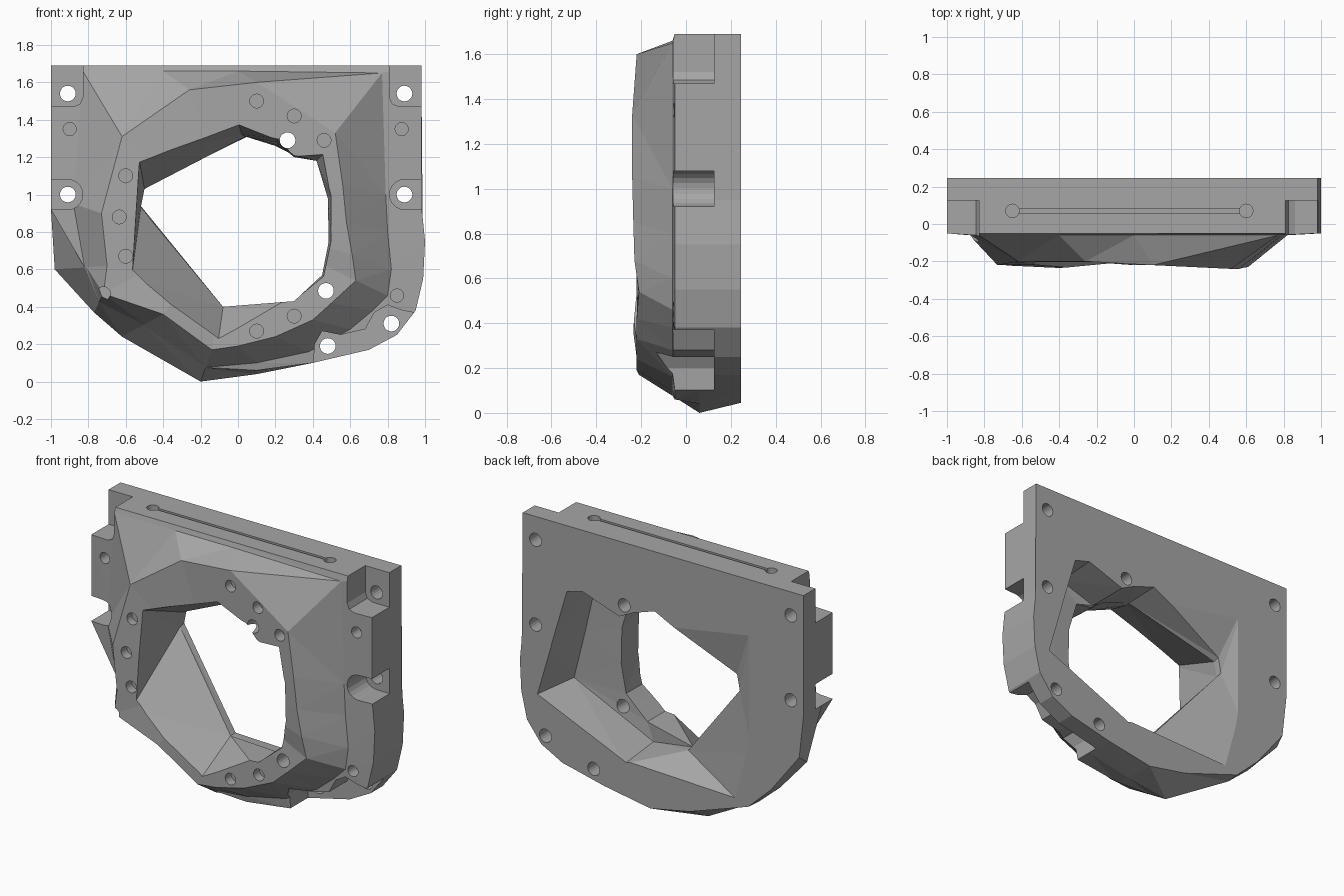
import bpy, bmesh
from math import cos, sin, pi

cube = bpy.data.objects.get("Cube")
if cube:
    bpy.data.objects.remove(cube)

grey = bpy.data.materials.new("cast_grey")
grey.use_nodes = True
tone = (0.38, 0.38, 0.38, 1)
grey.diffuse_color = tone
grey.node_tree.nodes["Principled BSDF"].inputs["Base Color"].default_value = tone


def finish(bm, name):
    bmesh.ops.triangulate(bm, faces=bm.faces[:])
    bmesh.ops.recalc_face_normals(bm, faces=bm.faces[:])
    mesh = bpy.data.meshes.new(name)
    bm.to_mesh(mesh)
    bm.free()
    mesh.materials.append(grey)
    obj = bpy.data.objects.new(name, mesh)
    bpy.context.collection.objects.link(obj)
    return obj


def loft(bm, rings, front_centre=None):
    """Skin (x, z, y) rings from back to front and close both ends."""
    loops = [[bm.verts.new((x, y, z)) for x, z, y in ring] for ring in rings]
    n = len(loops[0])
    for a, b in zip(loops, loops[1:]):
        for i in range(n):
            j = (i + 1) % n
            bm.faces.new((a[i], a[j], b[j], b[i]))
    bm.faces.new(loops[0])
    if front_centre:
        c = bm.verts.new(front_centre)
        for i in range(n):
            bm.faces.new((loops[-1][i], loops[-1][(i + 1) % n], c))
    else:
        bm.faces.new(loops[-1])


def at(points, y):
    """Give (x, z) points a depth, keeping any they already have."""
    return [(*p, y)[:3] for p in points]


def prism(bm, points, front, back):
    loft(bm, [at(points, back), at(points, front)])


def circle(x, z, r, n=20):
    return [(x + r * cos(2 * pi * i / n), z + r * sin(2 * pi * i / n)) for i in range(n)]


def cut(target, bm, name):
    cutter = finish(bm, name)
    cutter.hide_render = True
    mod = target.modifiers.new(name, "BOOLEAN")
    mod.operation = "DIFFERENCE"
    mod.solver = "EXACT"
    mod.object = cutter
    bpy.context.view_layer.objects.active = target
    bpy.ops.object.modifier_apply(modifier=name)
    bpy.data.objects.remove(cutter)


# Faceted housing: back face, widest outline, flange front, raised base, ridge
outline = [(-1, 1.69), (-1, .92), (-.98, .6, .18), (-.77, .37, .15), (-.62, .24, .15),
           (-.2, 0), (.1, .04), (.4, .1), (.7, .17), (.85, .25), (.95, .38), (.99, .55),
           (1, .75), (.98, .95), (.98, 1.69), (0, 1.69), (-.5, 1.69)]
back = outline[:]
back[2:7] = [(-.97, .65), (-.77, .39), (-.61, .24), (-.2, .1), (.08, .045)]
flange = outline[:]
flange[2:7] = [(-.82, .61), (-.743, .424), (-.505, .303), (-.175, .07), (.1, .06)]
base = [(-.83, 1.66), (-.88, .95), (-.81, .611), (-.742, .427), (-.5, .306), (-.172, .076),
        (.1, .1), (.38, .16), (.6, .28), (.72, .38), (.8, .46), (.82, .6),
        (.8, .8), (.79, 1), (.77, 1.65), (0, 1.66), (-.4, 1.66)]
ridge = [(-.62, 1.31, -.2), (-.73, .9, -.22), (-.7, .62, -.22), (-.72, .47, -.22),
         (-.4, .36, -.235), (-.14, .17, -.21), (0, .19, -.22), (.2, .24, -.22),
         (.4, .33, -.22), (.5, .42, -.22), (.63, .54, -.21), (.61, .68, -.23),
         (.58, .85, -.235), (.56, 1.05, -.24), (.52, 1.33, -.24), (.1, 1.6, -.22),
         (-.26, 1.56, -.2)]
bm = bmesh.new()
loft(bm, [at(back, .245), at(outline, .06), at(flange, -.05), at(base, -.06), ridge],
     (0, -.21, .85))
housing = finish(bm, "housing")

# Central opening: rear pocket, flat pocket floor, waist and front funnel
rear = [(.05, 1.31), (.2, 1.26), (.3, 1.21), (.56, 1.3), (.67, 1.27), (.78, .9),
        (.88, .56), (.25, .29), (-.56, .26), (-.65, .59), (-.65, 1.43)]
floor = [(.04, 1.31, 0), (.2, 1.27, -.03), (.3, 1.21, -.03), (.55, 1.29, -.03),
         (.65, 1.25, -.03), (.73, .9, -.03), (.81, .58, -.03), (.25, .32, -.03),
         (-.08, .4, .09), (-.52, .94, .2), (-.5, 1.04, .2)]
waist = [(.02, 1.32, -.04), (.2, 1.28, -.04), (.3, 1.2, -.04), (.42, 1.18, -.04),
         (.48, .98, -.04), (.485, .75, -.04), (.45, .57, -.04), (.3, .43, -.04),
         (-.08, .4, .04), (-.52, .93, .16), (-.5, 1.03, .16)]
funnel = [(0, 1.39), (.22, 1.3), (.3, 1.21), (.46, 1.22), (.5, 1), (.5, .75),
          (.46, .56), (.3, .43), (-.11, .19), (-.57, .55), (-.53, 1.2)]
bm = bmesh.new()
loft(bm, [at(rear, .26), floor, waist, at(funnel, -.27)])
cut(housing, bm, "opening_cutter")

# Recessed screw seats along the flange
bm = bmesh.new()
for side, edge, centre in ((-1, .83, .91), (1, .81, .89)):
    corner = [(edge, 1.8), (edge, 1.52), (edge + .015, 1.485), (edge + .05, 1.47),
              (1.1, 1.47), (1.1, 1.8)]
    prism(bm, [(side * x, z) for x, z in corner], -.4, .125)
    slot = [(centre + .08 * cos(a * pi / 10), 1 + .08 * sin(a * pi / 10)) for a in range(5, 16)]
    slot += [(1.1, .92), (1.1, 1.08)]
    prism(bm, [(side * x, z) for x, z in slot], -.4, .125)
lower_seat = [(.4, 0), (.41, .2), (.45, .27), (.55, .25), (.68, .28), (.73, .37),
              (.8, .41), (.88, .38), (1.1, .34), (1.1, 0)]
prism(bm, lower_seat, -.4, .125)
cut(housing, bm, "seat_cutter")

# Through holes, blind front bores and the two top bores
bm = bmesh.new()
for x, z in ((-.91, 1.54), (.89, 1.54), (-.91, 1), (.89, 1), (.82, .31), (.48, .19),
             (.265, 1.29), (.47, .485)):
    prism(bm, circle(x, z, .042), -.4, .4)
for x, z in ((-.6, 1.1), (-.635, .88), (-.6, .67), (.1, 1.5), (.3, 1.42), (.46, 1.29),
             (.1, .27), (.3, .35), (-.72, .47)):
    prism(bm, circle(x, z, .037), -.4, -.16)
for x, z in ((-.9, 1.35), (.875, 1.35), (.85, .46)):
    prism(bm, circle(x, z, .035), -.4, .02)
for x in (-.65, .6):
    loft(bm, [[(px, h, py) for px, py in circle(x, .07, .036)] for h in (1.58, 1.8)])
cut(housing, bm, "bore_cutter")

# Shallow groove joining the top bores
bm = bmesh.new()
prism(bm, [(-.64, 1.675), (.59, 1.675), (.59, 1.8), (-.64, 1.8)], .06, .08)
cut(housing, bm, "groove_cutter")
